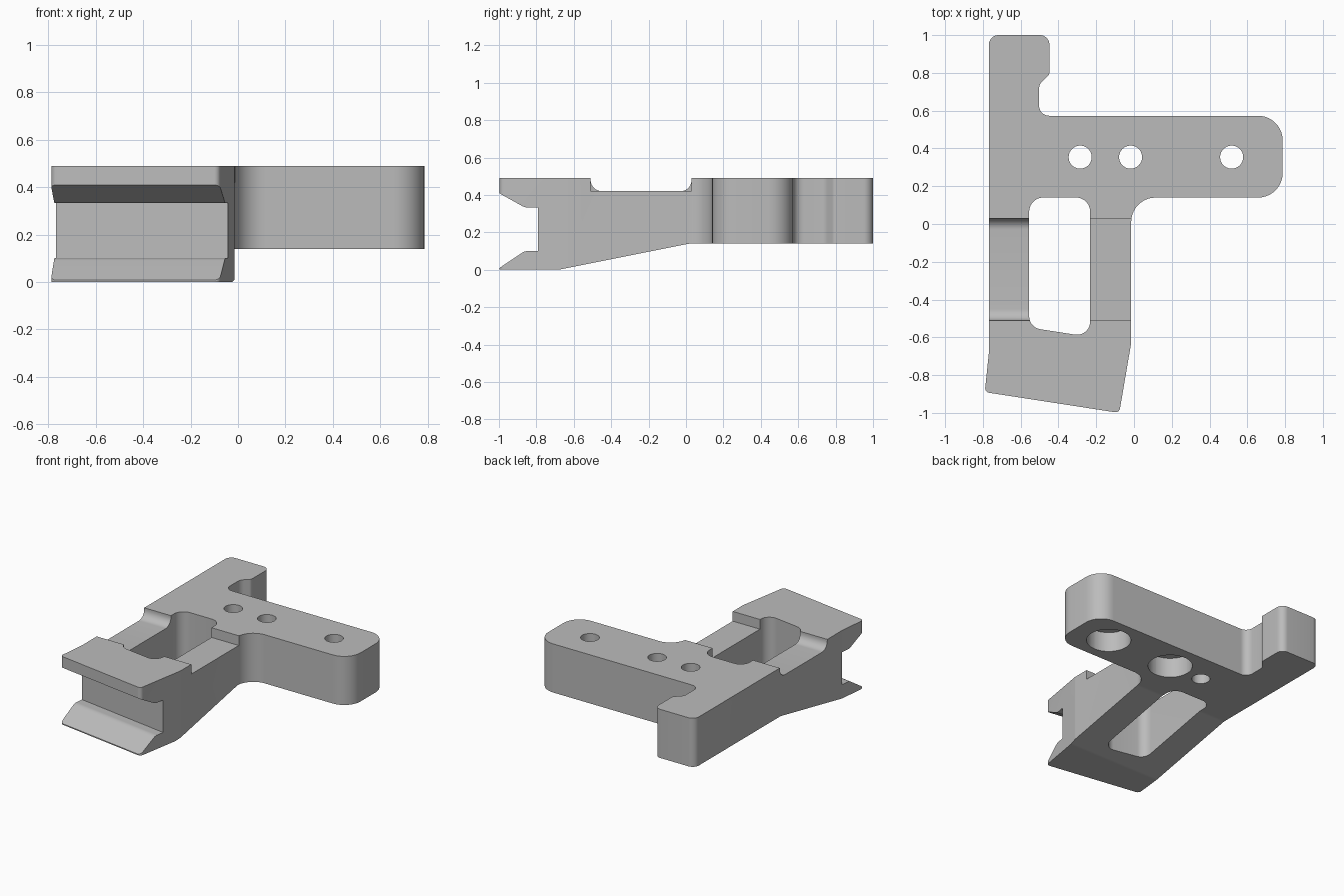
import bpy, bmesh, math
from mathutils import Vector, Matrix

cube = bpy.data.objects.get("Cube")
if cube:
    bpy.data.objects.remove(cube, do_unlink=True)

grey = bpy.data.materials.new("plain grey")
grey.use_nodes = True
COLOUR = (0.5, 0.5, 0.5, 1)
grey.diffuse_color = COLOUR
grey.node_tree.nodes["Principled BSDF"].inputs["Base Color"].default_value = COLOUR


def rounded(corners, steps=10):
    """Corners are (a, b, radius); returns the outline with arcs at the corners."""
    out = []
    for i, (a, b, r) in enumerate(corners):
        p = Vector((a, b))
        if r == 0:
            out.append(p)
            continue
        u = (Vector(corners[i - 1][:2]) - p).normalized()
        v = (Vector(corners[(i + 1) % len(corners)][:2]) - p).normalized()
        half = u.angle(v) / 2
        centre = p + (u + v).normalized() * (r / math.sin(half))
        start = p + u * (r / math.tan(half)) - centre
        end = p + v * (r / math.tan(half)) - centre
        sweep = start.angle_signed(end)
        for k in range(steps + 1):
            out.append(centre + Matrix.Rotation(-sweep * k / steps, 2) @ start)
    return out


def prism(name, corners, length, frame=Matrix()):
    """Extrude a rounded outline along the local z of the frame."""
    bm = bmesh.new()
    face = bm.faces.new([bm.verts.new((p.x, p.y, 0)) for p in rounded(corners)])
    top = bmesh.ops.extrude_face_region(bm, geom=[face])["geom"]
    bmesh.ops.translate(bm, vec=(0, 0, length),
                        verts=[g for g in top if isinstance(g, bmesh.types.BMVert)])
    bmesh.ops.transform(bm, matrix=frame, verts=bm.verts)
    bmesh.ops.recalc_face_normals(bm, faces=bm.faces)
    mesh = bpy.data.meshes.new(name)
    bm.to_mesh(mesh)
    bm.free()
    mesh.materials.append(grey)
    obj = bpy.data.objects.new(name, mesh)
    bpy.context.collection.objects.link(obj)
    return obj


def carve(body, tool, operation="DIFFERENCE"):
    mod = body.modifiers.new(tool.name, "BOOLEAN")
    mod.operation, mod.object, mod.solver = operation, tool, "EXACT"
    bpy.context.view_layer.objects.active = body
    bpy.ops.object.modifier_apply(modifier=mod.name)
    bpy.data.objects.remove(tool, do_unlink=True)


def side_frame(x):
    """Outline in (y, z), extruded towards +x."""
    return Matrix(((0, 0, 1, x), (1, 0, 0, 0), (0, 1, 0, 0), (0, 0, 0, 1)))


def bore(name, x, radius, z, height):
    s = radius
    square = [(-s, -s, s), (s, -s, s), (s, s, s), (-s, s, s)]
    # slightly smaller arcs keep the ends of neighbouring arcs apart
    square = [(a, b, r * 0.998) for a, b, r in square]
    return prism(name, square, height, Matrix.Translation((x, 0.354, z)))


TOP = 0.49

# Plan outline of the whole bracket
bracket = prism("bracket", [
    (-0.79, -0.89, 0.025), (-0.078, -1.0, 0.025), (-0.015, -0.63, 0.05),
    (-0.015, 0.14, 0.13), (0.787, 0.14, 0.13), (0.787, 0.573, 0.13),
    (-0.503, 0.573, 0.055), (-0.503, 0.74, 0.06), (-0.448, 0.79, 0.03),
    (-0.448, 1.0, 0.05), (-0.768, 1.0, 0.05), (-0.768, -0.68, 0.05)], TOP)

# Side profile: low front foot rising to the raised arm
carve(bracket, prism("side_profile", [
    (-1.2, 0, 0), (-0.68, 0, 0.1), (0.02, 0.14, 0.1), (1.2, 0.14, 0),
    (1.2, 0.6, 0), (-1.2, 0.6, 0)], 2, side_frame(-1)), "INTERSECT")

# Long window between the two rails
carve(bracket, prism("window", [
    (-0.555, -0.548, 0.07), (-0.232, -0.598, 0.07), (-0.232, 0.14, 0.075),
    (-0.555, 0.14, 0.075)], 1, Matrix.Translation((0, 0, -0.2))))

# Recess over the rails: filleted on one, square on the other
for name, x, fillet in (("right_recess", -0.95, 0.06), ("left_recess", -0.4, 0)):
    carve(bracket, prism(name, [
        (-0.51, 0.42, fillet), (0.03, 0.42, fillet), (0.03, 0.7, 0),
        (-0.51, 0.7, 0)], 0.55, side_frame(x)))

# Skewed front slot with sloping lips
along = Vector((0.71, -0.11, 0)).normalized()
inward = Vector((-along.y, along.x, 0))
start = Vector((-0.078, -1.0, 0)) - along
frame = Matrix((inward, (0, 0, 1), along)).transposed().to_4x4()
frame.translation = start
carve(bracket, prism("front_slot", [
    (-0.1, -0.058, 0), (0.14, 0.1, 0.06), (0.212, 0.1, 0), (0.212, 0.333, 0),
    (0.14, 0.333, 0.06), (-0.1, 0.464, 0)], 1.5, frame))

# Bolt holes, two of them counterbored from below
for x in (-0.285, -0.018, 0.517):
    carve(bracket, bore("bolt_hole", x, 0.061, -0.1, 0.8))
for x in (-0.018, 0.517):
    carve(bracket, bore("counterbore", x, 0.148, 0.0, 0.285))

bpy.ops.object.select_all(action="DESELECT")
bracket.select_set(True)
bpy.context.view_layer.objects.active = bracket
bpy.ops.object.shade_smooth_by_angle(angle=math.radians(25))
